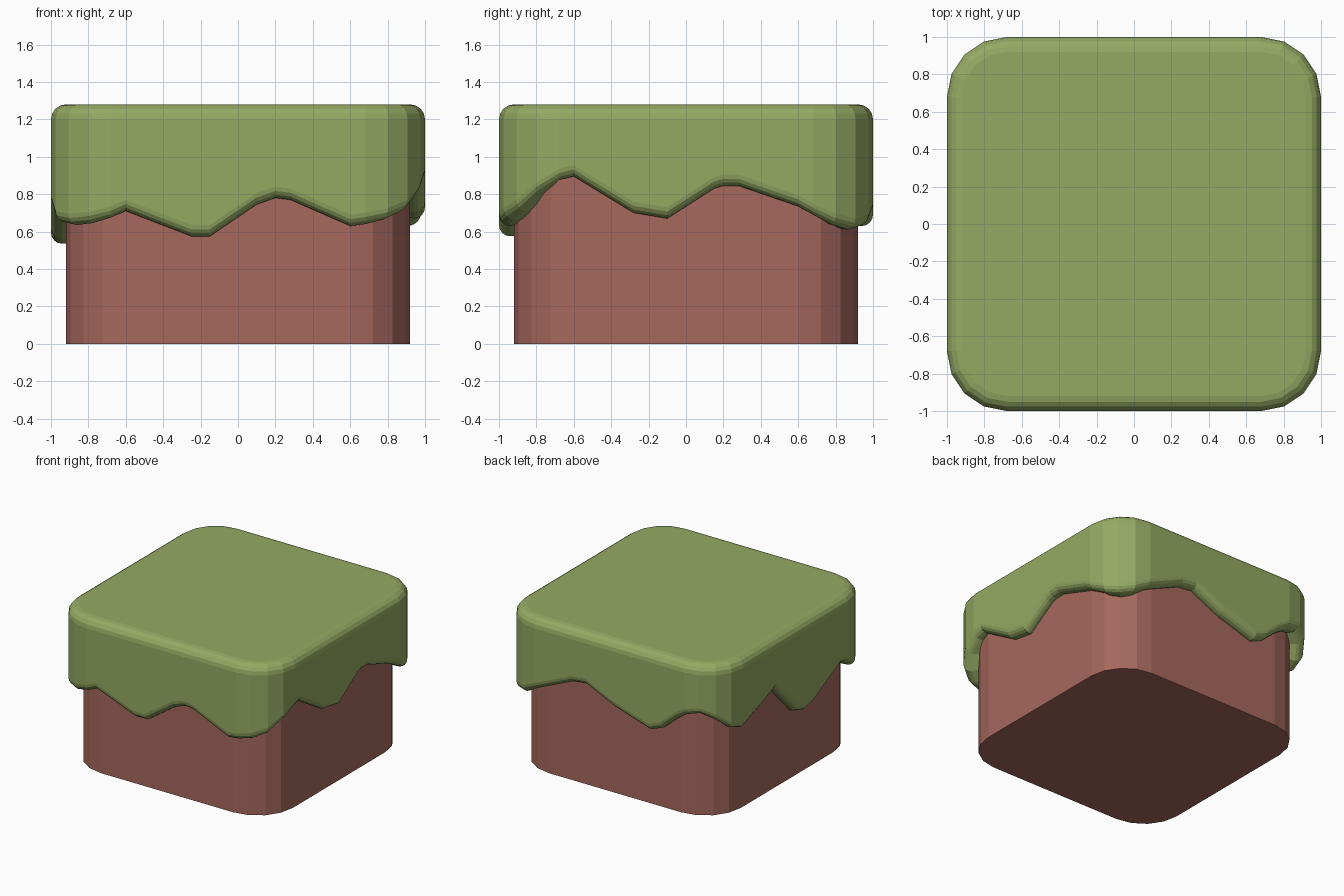
import bpy, bmesh, math

if "Cube" in bpy.data.objects:
    bpy.data.objects.remove(bpy.data.objects["Cube"])

R = 0.32  # corner radius


def material(name, rgb):
    m = bpy.data.materials.new(name)
    m.diffuse_color = (*rgb, 1)
    m.use_nodes = True
    m.node_tree.nodes["Principled BSDF"].inputs["Base Color"].default_value = m.diffuse_color
    return m


def turn(x, y, k):
    for _ in range(k):
        x, y = -y, x
    return x, y


def loft(name, rings, mat, cap_bottom=True):
    """Skin stacked rings and close the ends."""
    bm = bmesh.new()
    rows = [[bm.verts.new(p) for p in ring] for ring in rings]
    n = len(rows[0])
    for a, b in zip(rows, rows[1:]):
        for i in range(n):
            j = (i + 1) % n
            bm.faces.new((a[i], a[j], b[j], b[i]))
    bm.faces.new(rows[-1])
    if cap_bottom:
        bm.faces.new(rows[0][::-1])
    bmesh.ops.recalc_face_normals(bm, faces=bm.faces)
    me = bpy.data.meshes.new(name)
    bm.to_mesh(me)
    bm.free()
    me.materials.append(mat)
    ob = bpy.data.objects.new(name, me)
    bpy.context.collection.objects.link(ob)
    return ob


# Drip edge per side (front, right, back, left): (position, height) along the
# straight part, then three heights around the corner that follows
SIDES = [
    ([(-.68, .675), (-.6, .71), (-.25, .575), (-.15, .575), (.1, .745),
      (.2, .78), (.28, .77), (.6, .63), (.68, .64)], (.665, .71, .80)),
    ([(-.68, .875), (-.6, .895), (-.28, .70), (-.1, .67), (.15, .83),
      (.2, .845), (.28, .845), (.6, .735), (.68, .69)], (.635, .61, .63)),
    ([(-.68, .69), (-.35, .835), (-.22, .85), (.04, .73), (.36, .63),
      (.46, .67), (.6, .79), (.68, .84)], (.87, .82, .735)),
    ([(-.68, .70), (-.45, .78), (-.26, .86), (.02, .57), (.13, .535),
      (.24, .56), (.6, .74), (.68, .73)], (.65, .635, .645)),
]


def outline(inset, z_of):
    """Rounded square pulled in by inset; z_of maps drip height to z."""
    pts = []
    for k, (edge, corner) in enumerate(SIDES):
        for u, h in edge:
            pts.append((*turn(u, -1 + inset, k), z_of(h)))
        for i, h in enumerate(corner):
            a = math.radians(-90 + 22.5 * (i + 1))
            x = .68 + (R - inset) * math.cos(a)
            y = -.68 + (R - inset) * math.sin(a)
            pts.append((*turn(x, y, k), z_of(h)))
    return pts


# Dripping top layer: rounded lip, wall, rounded top rim
rings = [outline(.14, lambda h: h + .01)]
for i in range(5):
    a = math.radians(90 - 22.5 * i)
    d, dz = .06 * (1 - math.cos(a)), .06 * (1 - math.sin(a))
    rings.append(outline(.06 - .06 * math.cos(a), lambda h, dz=dz: h + dz))
for i in range(5):
    a = math.radians(22.5 * i)
    z = 1.20 + .08 * math.sin(a)
    rings.append(outline(.08 * (1 - math.cos(a)), lambda h, z=z: z))
loft("grass_top", rings, material("green", (.30, .40, .125)), False)


# Earth block underneath
def block_ring(z):
    pts = []
    for k in range(4):
        for i in range(5):
            a = math.radians(-90 + 22.5 * i)
            pts.append((*turn(.60 + R * math.cos(a), -.60 + R * math.sin(a), k), z))
    return pts


loft("earth_block", [block_ring(0), block_ring(1.2)],
     material("red_brown", (.38, .14, .11)))
